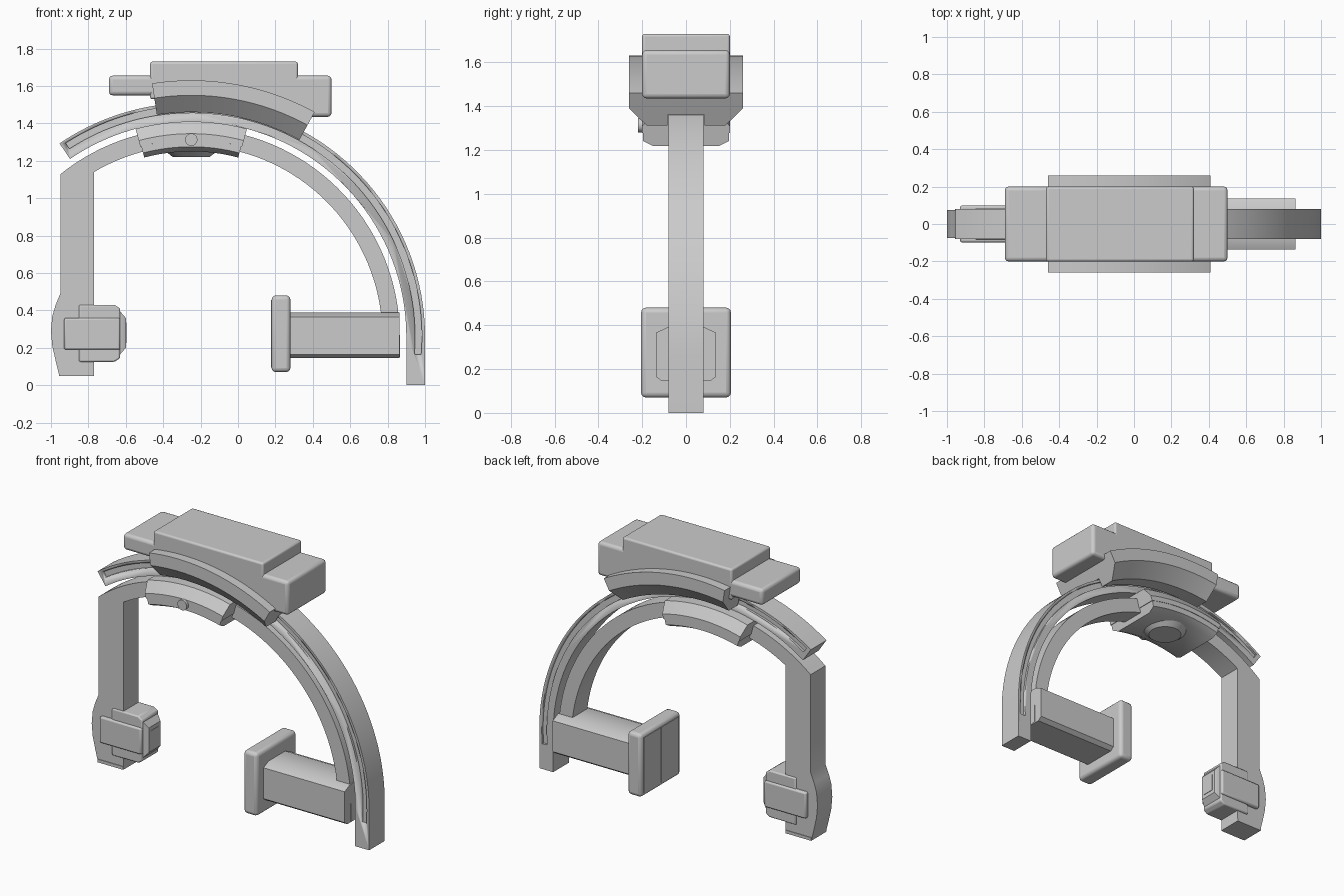
import bpy, bmesh
from math import sin, cos, radians, pi

if "Cube" in bpy.data.objects:
    bpy.data.objects.remove(bpy.data.objects["Cube"])

CX, CZ = -0.25, 0.26   # shared centre of all the arcs


def finish(name, bm, bevel=0.0, segs=3):
    bmesh.ops.recalc_face_normals(bm, faces=bm.faces)
    me = bpy.data.meshes.new(name)
    bm.to_mesh(me)
    bm.free()
    ob = bpy.data.objects.new(name, me)
    bpy.context.collection.objects.link(ob)
    if bevel:
        m = ob.modifiers.new("bevel", 'BEVEL')
        m.width, m.segments, m.limit_method = bevel, segs, 'ANGLE'
    bpy.ops.object.select_all(action='DESELECT')
    ob.select_set(True)
    bpy.context.view_layer.objects.active = ob
    bpy.ops.object.shade_smooth_by_angle(angle=radians(30))
    return ob


def loft(name, rings, **kw):
    """Skin a list of equal closed rings and cap both ends."""
    bm = bmesh.new()
    vs = [[bm.verts.new(p) for p in r] for r in rings]
    n = len(rings[0])
    for a, b in zip(vs, vs[1:]):
        for i in range(n):
            bm.faces.new((a[i], a[(i + 1) % n], b[(i + 1) % n], b[i]))
    bm.faces.new(vs[0])
    bm.faces.new(vs[-1])
    return finish(name, bm, **kw)


def box(name, x, y, z, **kw):
    return loft(name, [[(a, y[0], z[0]), (a, y[1], z[0]), (a, y[1], z[1]), (a, y[0], z[1])] for a in x], **kw)


def prism(name, pts, w, **kw):
    return loft(name, [[(x, y, z) for x, z in pts] for y in (-w, w)], **kw)


def sector(name, prof, a0, a1, n=32, **kw):
    """Sweep a (y, radius) profile around the arc centre."""
    rings = []
    for i in range(n + 1):
        a = radians(a0 + (a1 - a0) * i / n)
        rings.append([(CX + r * cos(a), y, CZ + r * sin(a)) for y, r in prof])
    return loft(name, rings, **kw)


def mirrored(half):
    return half + [(-y, r) for y, r in reversed(half)]


def arc(r, a0, a1, n=48):
    return [(CX + r * cos(radians(a0 + (a1 - a0) * i / n)),
             CZ + r * sin(radians(a0 + (a1 - a0) * i / n))) for i in range(n + 1)]


def cyl(name, r1, r2, depth, loc, axis='Z', **kw):
    bm = bmesh.new()
    bmesh.ops.create_cone(bm, cap_ends=True, segments=40, radius1=r1, radius2=r2, depth=depth)
    ob = finish(name, bm, **kw)
    ob.location = loc
    if axis == 'Y':
        ob.rotation_euler.x = pi / 2
    return ob


# outer arc rail with straight foot
rail = prism("outer_arc_rail", [(1.0, 0)] + arc(1.25, 0, 124.3) + arc(1.15, 124.3, 0) + [(0.9, 0)], 0.08)
# long groove on both sides of the rail
for s in (-1, 1):
    cut = sector("groove_cutter", [(s * 0.065, 1.197), (s * 0.1, 1.197), (s * 0.1, 1.233), (s * 0.065, 1.233)],
                 -4.5, 123, 64)
    cut.hide_render = True
    cut.hide_viewport = True
    m = rail.modifiers.new("groove", 'BOOLEAN')
    m.object, m.operation, m.solver = cut, 'DIFFERENCE', 'EXACT'

# inner arc and hanging column in one profile
prism("inner_arc_and_column",
      [(0.865, 0.15)] + arc(1.115, 0, 128.9) +
      [(-0.95, 0.49), (-0.975, 0.43), (-0.993, 0.37), (-1.0, 0.29), (-0.993, 0.21), (-0.975, 0.13),
       (-0.96, 0.07), (-0.955, 0.05), (-0.77, 0.05)] +
      arc(1.022, 120.6, 0) + [(0.772, 0.15)], 0.076)

# carriage gripping the outer rail
sector("carriage", mirrored([(0.26, 1.37), (0.26, 1.29), (0.18, 1.2), (0.085, 1.2), (0.085, 1.255)]), 61.2, 98.8)

# ceiling housing
box("housing_main", (-0.47, 0.32), (-0.2, 0.2), (1.53, 1.73), bevel=0.012)
box("housing_left", (-0.69, -0.4), (-0.2, 0.2), (1.55, 1.655), bevel=0.02)
box("housing_right", (0.2, 0.5), (-0.2, 0.2), (1.435, 1.655), bevel=0.02)

# pivot block under the rail
sector("pivot_block_upper", mirrored([(0.15, 1.15), (0.2, 1.085), (0.2, 1.052)]), 75, 105, 16)
sector("pivot_block_lower", mirrored([(0.197, 1.052), (0.197, 1.015), (0.15, 0.99)]), 75.3, 104.7, 16)
cyl("pivot_neck", 0.075, 0.075, 0.08, (CX, 0, 1.415))
cyl("pivot_dome", 0.1, 0.145, 0.035, (CX, 0, 1.239))
cyl("pivot_button", 0.033, 0.033, 0.04, (CX, -0.198, 1.313), 'Y')

# detector arm and plate
sec = mirrored([(0.085, 0.39), (0.137, 0.366), (0.137, 0.165), (0.11, 0.145)])
loft("detector_arm", [[(x, y, z) for y, z in sec] for x in (0.27, 0.864)])
box("detector_plate", (0.18, 0.28), (-0.205, 0.205), (0.07, 0.48), bevel=0.022)
for s in (-1, 1):
    box("detector_panel", (0.177, 0.2), sorted((s * 0.002, s * 0.18)), (0.095, 0.455))

# tube head, side panels, collimator
prism("tube_head", [(-0.85, 0.43), (-0.66, 0.43), (-0.63, 0.41), (-0.63, 0.145), (-0.66, 0.125), (-0.85, 0.125)],
      0.085, bevel=0.008, segs=2)
box("tube_side_panel", (-0.93, -0.63), (-0.098, 0.098), (0.19, 0.36), bevel=0.01, segs=2)
loft("collimator", [[(x, -y, c - h), (x, y, c - h), (x, y, c + h), (x, -y, c + h)]
                    for x, y, h, c in ((-0.68, 0.08, 0.13, 0.28), (-0.63, 0.075, 0.115, 0.28), (-0.6, 0.06, 0.08, 0.28))])
box("collimator_window", (-0.62, -0.597), (-0.04, 0.04), (0.225, 0.335))
box("column_foot", (-0.957, -0.772), (-0.08, 0.08), (0.05, 0.07))
